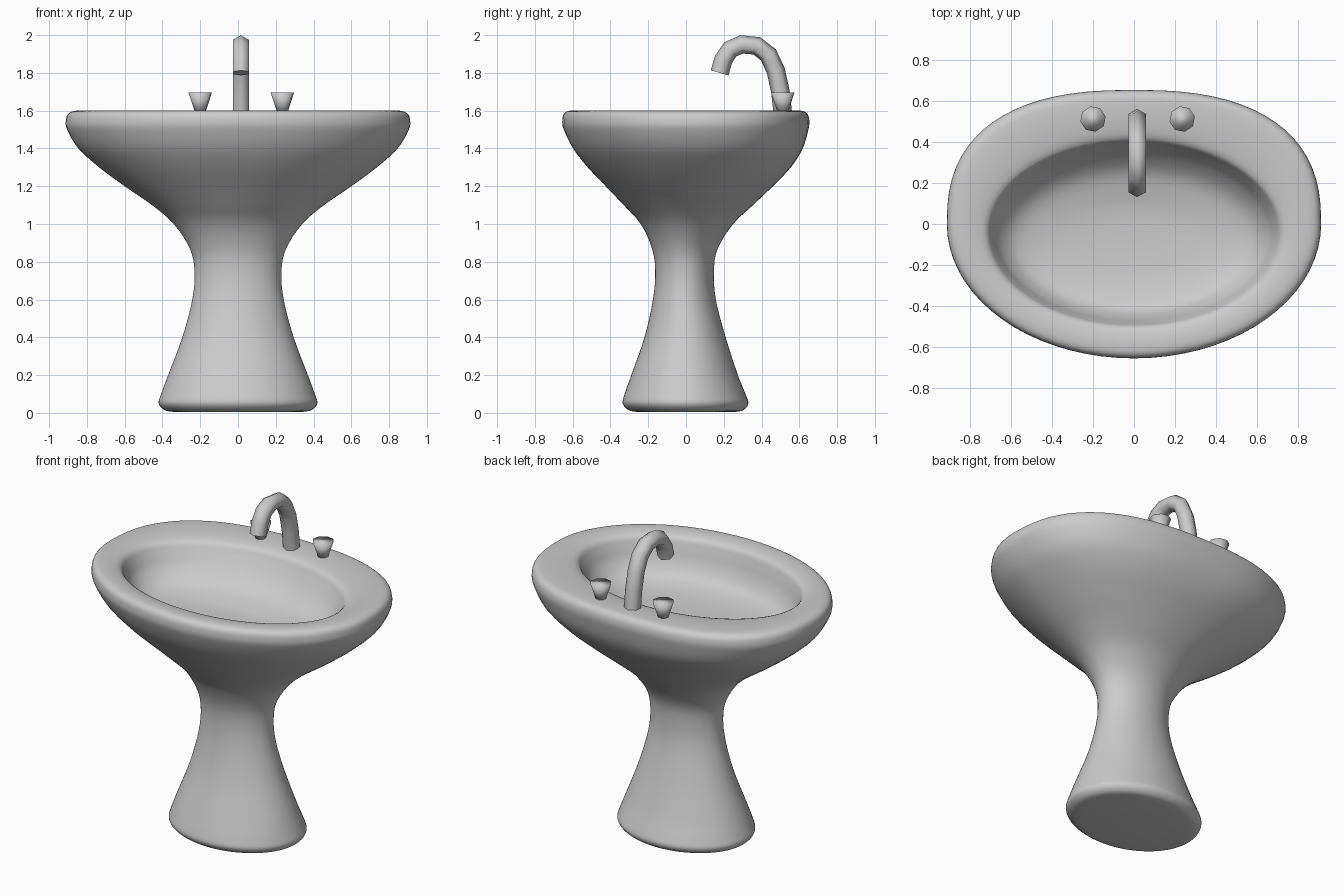
import bpy, bmesh, math
from mathutils import Vector

cube = bpy.data.objects.get("Cube")
if cube:
    bpy.data.objects.remove(cube)

grey = bpy.data.materials.new("porcelain_grey")
grey.use_nodes = True
colour = (0.6, 0.6, 0.6, 1)
grey.diffuse_color = colour
grey.node_tree.nodes["Principled BSDF"].inputs["Base Color"].default_value = colour


def loft(name, rings, angle=180):
    """Skin a list of equal-length point rings and close both ends."""
    bm = bmesh.new()
    loops = [[bm.verts.new(p) for p in ring] for ring in rings]
    n = len(loops[0])
    for a, b in zip(loops, loops[1:]):
        for i in range(n):
            j = (i + 1) % n
            bm.faces.new((a[i], a[j], b[j], b[i]))
    bm.faces.new(loops[0][::-1])
    bm.faces.new(loops[-1])
    bmesh.ops.recalc_face_normals(bm, faces=bm.faces)
    mesh = bpy.data.meshes.new(name)
    bm.to_mesh(mesh)
    bm.free()
    mesh.materials.append(grey)
    obj = bpy.data.objects.new(name, mesh)
    bpy.context.collection.objects.link(obj)
    bpy.ops.object.select_all(action="DESELECT")
    obj.select_set(True)
    bpy.context.view_layer.objects.active = obj
    bpy.ops.object.shade_smooth_by_angle(angle=math.radians(angle))
    return obj


def smooth_path(points, steps):
    """Catmull-Rom interpolation through the points."""
    pts = [Vector(p) for p in points]
    pts = [pts[0]] + pts + [pts[-1]]
    out = []
    for a, b, c, d in zip(pts, pts[1:], pts[2:], pts[3:]):
        for k in range(steps):
            t = k / steps
            out.append(b + 0.5 * t * (c - a + t * (2 * a - 5 * b + 4 * c - d
                                                  + t * (3 * (b - c) + d - a))))
    return out + [pts[-1]]


def oval(row, squareness, sides=72):
    """Oval ring from (height, half width, front y, back y); squarer at the back."""
    z, w, front, back = row
    mid, half = (front + back) / 2, (back - front) / 2
    ring = []
    for i in range(sides):
        t = math.tau * i / sides
        c, s = math.cos(t), math.sin(t)
        e = 2 / squareness if s > 0 else 1
        ring.append((math.copysign(abs(c) ** e, c) * w,
                     mid + math.copysign(abs(s) ** e, s) * half, z))
    return ring


# Pedestal and outer bowl up to the rim
outer = [(0.005, .34, -.26, .26), (0.015, .39, -.305, .305), (.05, .42, -.335, .33),
         (.1, .407, -.325, .315), (.2, .37, -.29, .275), (.4, .295, -.22, .21),
         (.6, .242, -.175, .158), (.75, .23, -.163, .148), (.87, .255, -.18, .168),
         (1, .34, -.24, .25), (1.1, .455, -.33, .355), (1.2, .6, -.425, .46),
         (1.3, .735, -.52, .555), (1.4, .845, -.598, .618), (1.5, .905, -.647, .648),
         (1.55, .911, -.655, .653), (1.585, .897, -.645, .64), (1.6, .855, -.615, .605)]
# Flat rim and sunken basin
inner = [(1.598, .78, -.555, .5), (1.58, .72, -.505, .42), (1.53, .69, -.483, .385),
         (1.45, .65, -.455, .33), (1.38, .57, -.405, .25), (1.345, .42, -.3, .14),
         (1.33, .2, -.165, .06), (1.327, .004, -.043, -.037)]


def padded(rows):
    # Split each row into two vectors so that both interpolate alike
    a = smooth_path([r[:3] for r in rows], 4)
    b = smooth_path([(r[3], 0, 0) for r in rows], 4)
    return [(*p, q.x) for p, q in zip(a, b)]


rows = padded(outer + inner)
split = 4 * (len(outer) - 1)
rings = []
for i, row in enumerate(rows):
    rise = min(max((row[0] - .9) / .5, 0), 1)
    fade = min(max(1 - (i - split) / 8, 0), 1)
    rings.append(oval(row, 2 + .5 * rise * fade))
loft("basin_and_pedestal", rings, 60)

# Hexagonal swan-neck spout
spine = [Vector((.015, y, z)) for y, z in
         [(.512, 1.59), (.5, 1.7), (.476, 1.81), (.437, 1.895), (.375, 1.943),
          (.295, 1.951), (.235, 1.925), (.198, 1.87), (.178, 1.8)]]
side = Vector((1, 0, 0))
tube = []
for i, p in enumerate(spine):
    tangent = (spine[min(i + 1, len(spine) - 1)] - spine[max(i - 1, 0)]).normalized()
    up = tangent.cross(side)
    tube.append([p + .049 * (math.sin(a) * side + math.cos(a) * up)
                 for a in (math.tau * k / 6 for k in range(6))])
loft("spout", tube, 65)

# Flared tap handles
for name, x in (("right_tap", -.2), ("left_tap", .235)):
    loft(name, [[(x + r * math.cos(math.tau * (k + .25) / 8),
                  .512 + r * math.sin(math.tau * (k + .25) / 8), z) for k in range(8)]
                for r, z in ((.028, 1.59), (.063, 1.695))])
